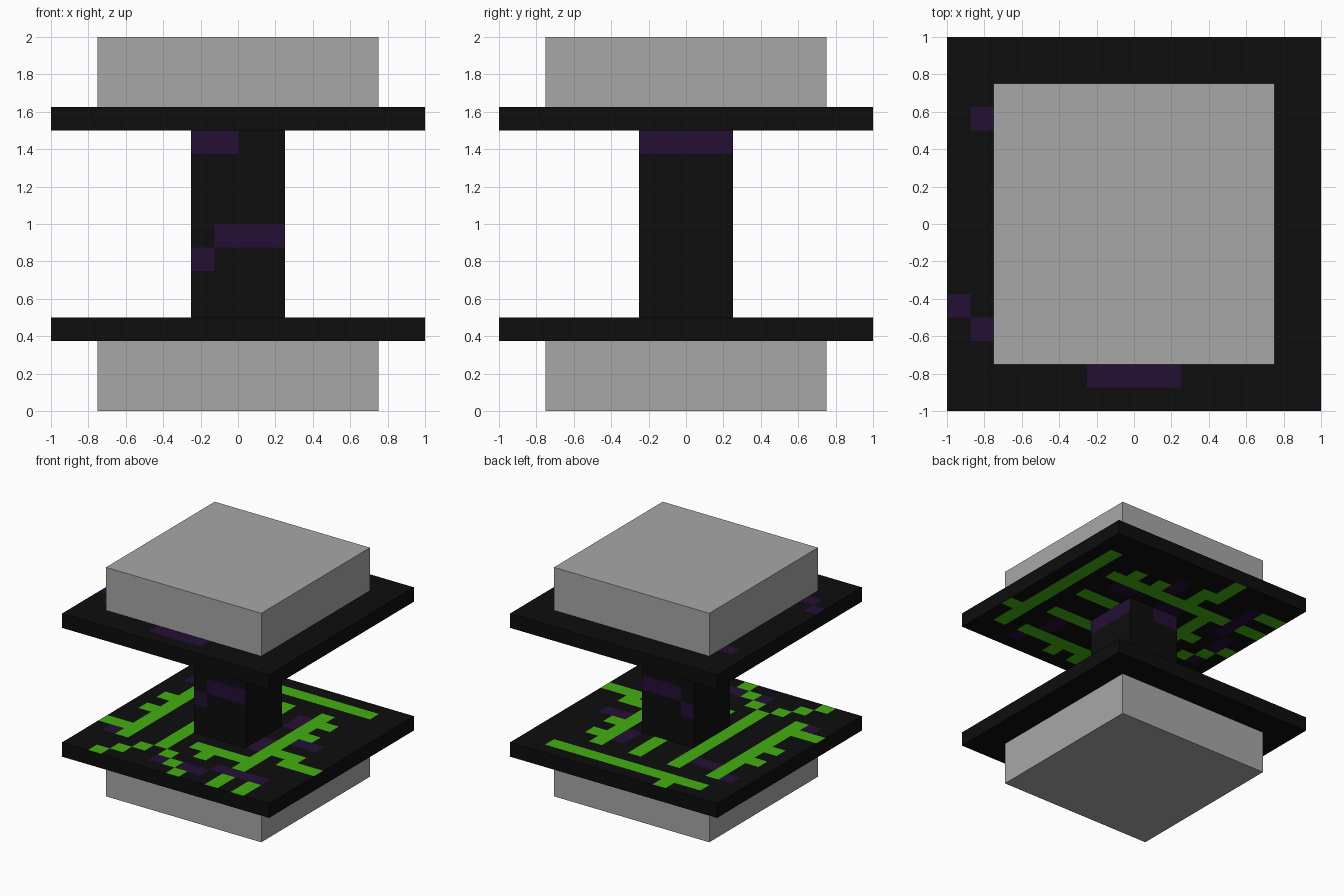
import bpy, bmesh
from mathutils import Vector

if "Cube" in bpy.data.objects:
    bpy.data.objects.remove(bpy.data.objects["Cube"])

C = 0.125  # size of one square cell


def material(name, rgb):
    m = bpy.data.materials.new(name)
    m.diffuse_color = (*rgb, 1)
    m.use_nodes = True
    m.node_tree.nodes["Principled BSDF"].inputs["Base Color"].default_value = m.diffuse_color
    return m


BLACK = material("black", (0.004, 0.004, 0.004))
PURPLE = material("dark purple", (0.018, 0.0045, 0.036))
GREEN = material("bright green", (0.054, 0.43, 0.005))
GREY = material("grey", (0.39, 0.39, 0.39))


def block(i0, i1, j0, j1):
    return {(i, j) for i in range(i0, i1 + 1) for j in range(j0, j1 + 1)}


# Circuit traces as runs of cells on a 16 x 16 layout
TRACES = set()
for run in [(2, 13, 14, 14), (4, 4, 15, 15),             # long back trace
            (2, 2, 3, 12), (0, 1, 4, 4), (1, 1, 7, 7), (1, 1, 9, 9),  # left comb
            (5, 5, 3, 12), (8, 8, 10, 12),               # straight traces
            (11, 11, 3, 12), (12, 12, 9, 9), (12, 12, 11, 11),        # right comb
            (7, 10, 4, 4), (8, 8, 3, 3),                 # link to the front
            (12, 13, 6, 6), (13, 15, 5, 5),              # step to the right edge
            (11, 11, 0, 1), (13, 13, 0, 1)]:             # front pads
    TRACES |= block(*run)
TRACES |= {(2 + k, k) for k in range(4)} | {(8 - k, k) for k in range(3)}

PATCHES = set()
for run in [(6, 9, 1, 1), (10, 13, 2, 2), (0, 0, 4, 4), (1, 1, 3, 3),
            (1, 1, 12, 12), (3, 4, 11, 11), (12, 13, 8, 8),
            (10, 10, 6, 7), (10, 10, 10, 11)]:
    PATCHES |= block(*run)


def cell_box(name, low, size, mats, rule=None):
    """Box split into square cells; rule(normal, centre) gives a material index."""
    bm = bmesh.new()
    n = [round(s / C) for s in size] if rule else [1, 1, 1]
    step = [s / k for s, k in zip(size, n)]
    for axis in range(3):
        u, v = (axis + 1) % 3, (axis + 2) % 3
        for side in (0, 1):
            normal = Vector((0, 0, 0))
            normal[axis] = 2 * side - 1
            for a in range(n[u]):
                for b in range(n[v]):
                    pts = []
                    for da, db in ((0, 0), (1, 0), (1, 1), (0, 1)):
                        p = Vector(low)
                        p[axis] += side * size[axis]
                        p[u] += (a + da) * step[u]
                        p[v] += (b + db) * step[v]
                        pts.append(bm.verts.new(p))
                    if side == 0:
                        pts.reverse()
                    f = bm.faces.new(pts)
                    if rule:
                        f.material_index = rule(normal, f.calc_center_median())
    bmesh.ops.remove_doubles(bm, verts=bm.verts, dist=0.0005)
    me = bpy.data.meshes.new(name)
    bm.to_mesh(me)
    bm.free()
    for m in mats:
        me.materials.append(m)
    ob = bpy.data.objects.new(name, me)
    bpy.context.collection.objects.link(ob)
    return ob


def plate_rule(inner):
    """Traces on the inner side, patches on both; downward sides are transposed."""
    def rule(normal, c):
        if abs(normal.z) < 0.5:
            return 0
        cell = (int((c.x + 1) // C), int((c.y + 1) // C))
        if normal.z < 0:
            cell = cell[::-1]
        if normal.z * inner > 0 and cell in TRACES:
            return 2
        return 1 if cell in PATCHES else 0
    return rule


def column_rule(normal, c):
    if abs(normal.z) > 0.5:
        return 0
    if abs(normal.x) > 0.5:                       # side faces: band at the top
        return int(c.z > 1.375)
    return int((c.z > 1.375 and c.x < 0)          # front and back: short band,
               or (0.875 < c.z < 1 and c.x > -0.125)   # stepped middle band
               or (0.75 < c.z < 0.875 and c.x < -0.125))


# End caps
cell_box("bottom_cap", (-0.75, -0.75, 0), (1.5, 1.5, 0.375), [GREY])
cell_box("top_cap", (-0.75, -0.75, 1.625), (1.5, 1.5, 0.375), [GREY])
# Circuit plates
paints = [BLACK, PURPLE, GREEN]
cell_box("bottom_plate", (-1, -1, 0.375), (2, 2, C), paints, plate_rule(1))
cell_box("top_plate", (-1, -1, 1.5), (2, 2, C), paints, plate_rule(-1))
# Centre column
cell_box("column", (-0.25, -0.25, 0.5), (0.5, 0.5, 1.0), [BLACK, PURPLE], column_rule)
